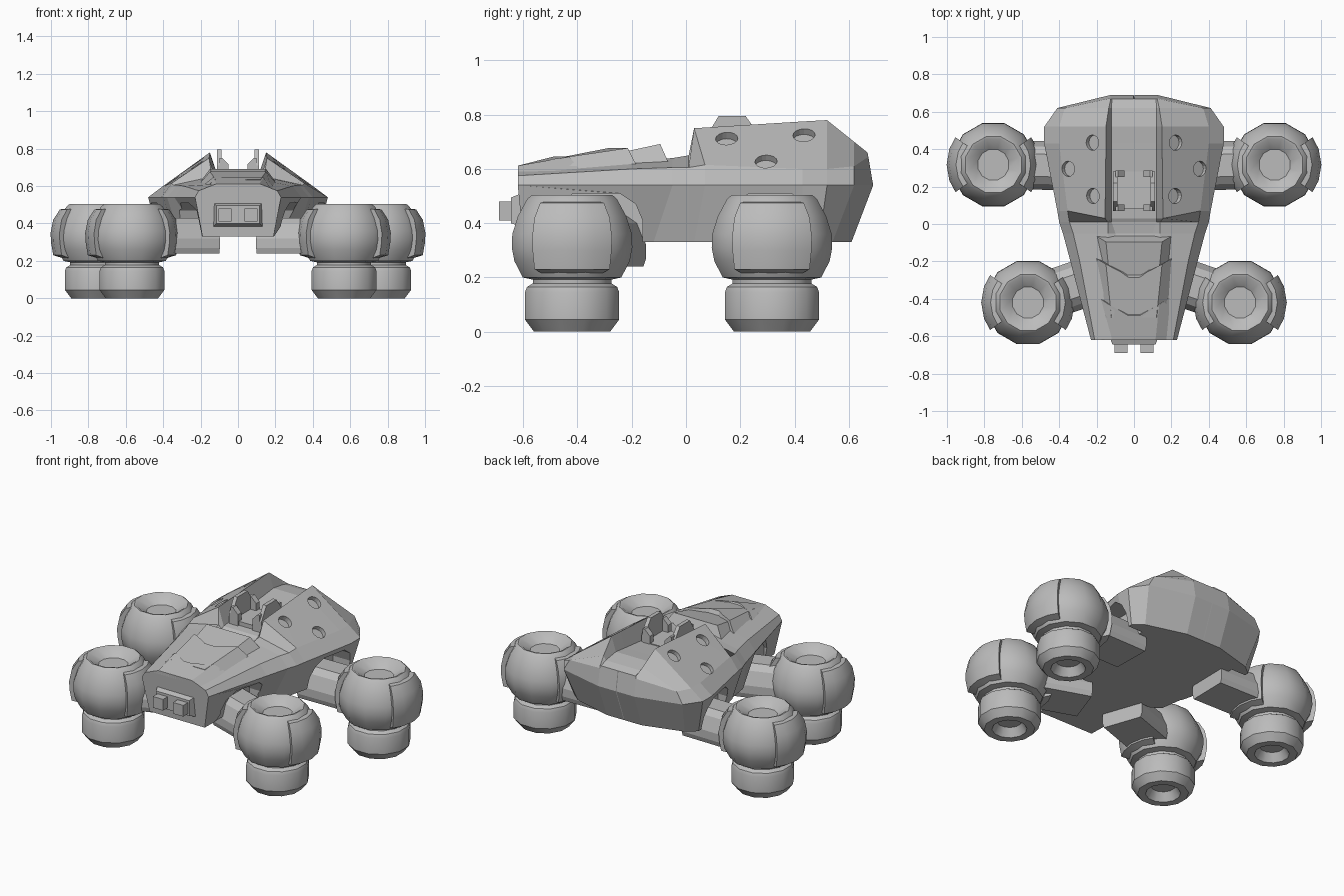
import bpy
import bmesh
import math
from mathutils import Vector, Matrix

if "Cube" in bpy.data.objects:
    bpy.data.objects.remove(bpy.data.objects["Cube"])

# One plain material
grey = bpy.data.materials.new("plain grey")
grey.use_nodes = True
colour = (0.5, 0.5, 0.5, 1)
grey.diffuse_color = colour
grey.node_tree.nodes["Principled BSDF"].inputs["Base Color"].default_value = colour


def finish(name, bm, smooth=False):
    bmesh.ops.recalc_face_normals(bm, faces=bm.faces)
    mesh = bpy.data.meshes.new(name)
    bm.to_mesh(mesh)
    bm.free()
    mesh.materials.append(grey)
    obj = bpy.data.objects.new(name, mesh)
    bpy.context.collection.objects.link(obj)
    if smooth:
        bpy.ops.object.select_all(action="DESELECT")
        obj.select_set(True)
        bpy.context.view_layer.objects.active = obj
        bpy.ops.object.shade_smooth_by_angle(angle=math.radians(32))
    return obj


def loft(name, rings, smooth=False):
    """Skin a list of closed rings that have equal point counts."""
    bm = bmesh.new()
    rows = [[bm.verts.new(p) for p in ring] for ring in rings]
    count = len(rows[0])
    for a, b in zip(rows, rows[1:]):
        for i in range(count):
            j = (i + 1) % count
            bm.faces.new((a[i], a[j], b[j], b[i]))
    bm.faces.new(rows[0])
    bm.faces.new(rows[-1])
    return finish(name, bm, smooth)


def symmetric(points):
    return points + [(-x, y, z) for x, y, z in reversed(points)]


def vent_cutter(name, centre, normal):
    bm = bmesh.new()
    turn = normal.to_track_quat("Z", "Y").to_matrix().to_4x4()
    bmesh.ops.create_cone(bm, cap_ends=True, segments=16, radius1=.041, radius2=.041,
                          depth=.11, matrix=Matrix.Translation(centre + normal * .025) @ turn)
    return finish(name, bm)


def cut_hull(cutter):
    cutter.hide_render = True
    cutter.hide_viewport = True
    cut = hull.modifiers.new("cut", "BOOLEAN")
    cut.operation = "DIFFERENCE"
    cut.solver = "EXACT"
    cut.object = cutter


# Hull: seam y, floor y, floor x, seam x, shoulder x z, ridge x z, channel x z
SEAM, FLOOR = 0.54, 0.33
sections = [
    (-.62, -.60, .19, .23, .21, .575, .12, .61, .1, .61),
    (-.2, -.2, .2, .34, .29, .6, .14, .63, .1, .63),
    (-.05, -.12, .31, .38, .325, .605, .14, .64, .1, .62),
    (.01, .01, .33, .4, .345, .605, .14, .65, .12, .63),
    (.03, .03, .34, .41, .355, .615, .155, .75, .12, .64),
    (.43, .43, .43, .48, .4, .6, .15, .775, .12, .68),
    (.52, .49, .43, .48, .4, .6, .15, .78, .12, .69),
    (.62, .54, .37, .41, .37, .61, .135, .7, .12, .675),
    (.69, .61, .12, .125, .125, .645, .124, .66, .118, .659),
]
rings = []
for y, yb, xb, xw, xs, zs, xr, zr, xc, zc in sections:
    # the outer foot of the raised rear deck sweeps back
    sweep = .04 if y == .03 else 0
    rings.append(symmetric([(xb, yb, FLOOR), (xw, y + sweep, SEAM), (xs, y + sweep, zs),
                            (xr, y, zr), (xc, y, zc)]))
# the tail panel leans forward at the top and is split along its middle
rings[-1] = [(x, y - max(0, z - SEAM) * .17, z) for x, y, z in rings[-1]]
rings.append([(x * .02, y, z) for x, y, z in rings[-1]])
hull = loft("hull", rings)

# Round vents sunk into the rear deck, and arched recesses for the arms
for side, word in ((1, "left"), (-1, "right")):
    slope = Vector((0.58 * side, 0, 0.81))
    for x, y, z in ((.225, .435, .728), (.355, .295, .632), (.22, .15, .712)):
        cut_hull(vent_cutter(word + "_vent_cutter", Vector((x * side, y, z)), slope))
    for end, middle, half, inner in (("front", -.33, .17, .19), ("rear", .31, .155, .33)):
        arch = [(-1, .2), (-1, .41), (-.85, .47), (-.5, .51), (.5, .51), (.85, .47),
                (1, .41), (1, .2)]
        cut_hull(loft(word + "_" + end + "_arch_cutter",
                      [[(x * side, middle + half * v, z) for v, z in arch]
                       for x in (inner, .7)]))

# Overlapping deck plates with a notched rear edge
plates = (("front", -.62, -.43, .612, .645, .115, .135, .06),
          ("middle", -.50, -.215, .635, .677, .12, .15, .07),
          ("rear", -.29, -.095, .65, .692, .13, .15, 0))
for word, front, back, z0, z1, w0, w1, notch in plates:
    plan = symmetric([(w0, front, z0), (w1, back, z1), (.07, back - notch * .6, z1),
                      (.03, back - notch, z1)])
    low = [(x * 1.5, y + (.045 if y > front else 0), .59) for x, y, z in plan]
    loft(word + "_deck_plate", [low, plan])


def block(name, x0, x1, y0, y1, z0, z1, taper=0):
    back = [(x0, y1, z0), (x1, y1, z0), (x1, y1, z1), (x0, y1, z1)]
    front = [(x0 + taper, y0, z0 + taper), (x1 - taper, y0, z0 + taper),
             (x1 - taper, y0, z1 - taper), (x0 + taper, y0, z1 - taper)]
    return loft(name, [back, front])


# Nose panel with two prongs
block("nose_panel", -.14, .14, -.645, -.58, .375, .52, .025)
for side, word in ((1, "left"), (-1, "right")):
    xs = sorted((.035 * side, .105 * side))
    block(word + "_nose_prong", *xs, -.69, -.62, .41, .48)

# Cockpit cradle: side walls, inward corner returns and a low floor
block("cradle_floor", -.1, .1, .08, .28, .6, .67)
for side, word in ((1, "left"), (-1, "right")):
    profile = [(.07, .62), (.07, .71), (.12, .795), (.22, .795), (.28, .71), (.28, .62)]
    loft(word + "_cradle_wall", [[(x * side, y, z) for y, z in profile]
                                 for x in (.088, .112)])
    for y, end in ((.07, "front"), (.25, "rear")):
        outline = [(.05, .62), (.1, .62), (.1, .75), (.085, .75), (.05, .715)]
        loft(word + "_cradle_" + end + "_return",
             [[(x * side, v, z) for x, z in outline] for v in (y, y + .035)])

# Wheel pods: lathed upper drum, groove, lower drum, dished at both ends
SIDES = 12
pod = [(.085, .455), (.142, .5), (.155, .503), (.172, .488), (.207, .425), (.228, .36),
       (.23, .31), (.22, .26), (.188, .2), (.15, .192), (.15, .178), (.172, .165),
       (.18, .145), (.18, .045), (.145, 0), (.1, 0), (.07, .05)]
pad = [(.16, .48), (.2, .475), (.236, .42), (.25, .35), (.248, .3), (.236, .23),
       (.17, .21)]
arm = [(-.12, .24), (.12, .24), (.13, .27), (.13, .32), (.1, .4), (.06, .43),
       (-.06, .43), (-.1, .4), (-.13, .32), (-.13, .27)]


def ring_at(cx, cy, r, z):
    steps = [math.tau * (i + .5) / SIDES for i in range(SIDES)]
    return [(cx + r * math.cos(a), cy + r * math.sin(a), z) for a in steps]


for side, word in ((1, "left"), (-1, "right")):
    for end, x, y, arm_x, arm_y in (("front", .567, -.42, .14, -.27),
                                    ("rear", .752, .317, .28, .31)):
        cx = x * side
        name = word + "_" + end
        loft(name + "_wheel_pod", [ring_at(cx, y, r, z) for r, z in pod], True)
        # guard pads wrapped on the outer and inner faces of the drum
        for place, facing in (("outer", side), ("inner", -side)):
            angles = [math.radians(a) for a in (-36, -20, 0, 20, 36)]
            loft(name + "_" + place + "_guard_pad",
                 [[(cx + facing * r * math.cos(a), y + r * math.sin(a), z)
                   for r, z in pad] for a in angles], True)
        # flat-bottomed suspension arm, stopping inside the drum wall
        root, hub = Vector((arm_x * side, arm_y, 0)), Vector((cx, y, 0))
        along = (hub - root).normalized()
        across = Vector((0, 0, 1)).cross(along) * side
        loft(name + "_arm", [[p + across * v + Vector((0, 0, z)) for v, z in arm]
                             for p in (root, hub - along * .16)])
